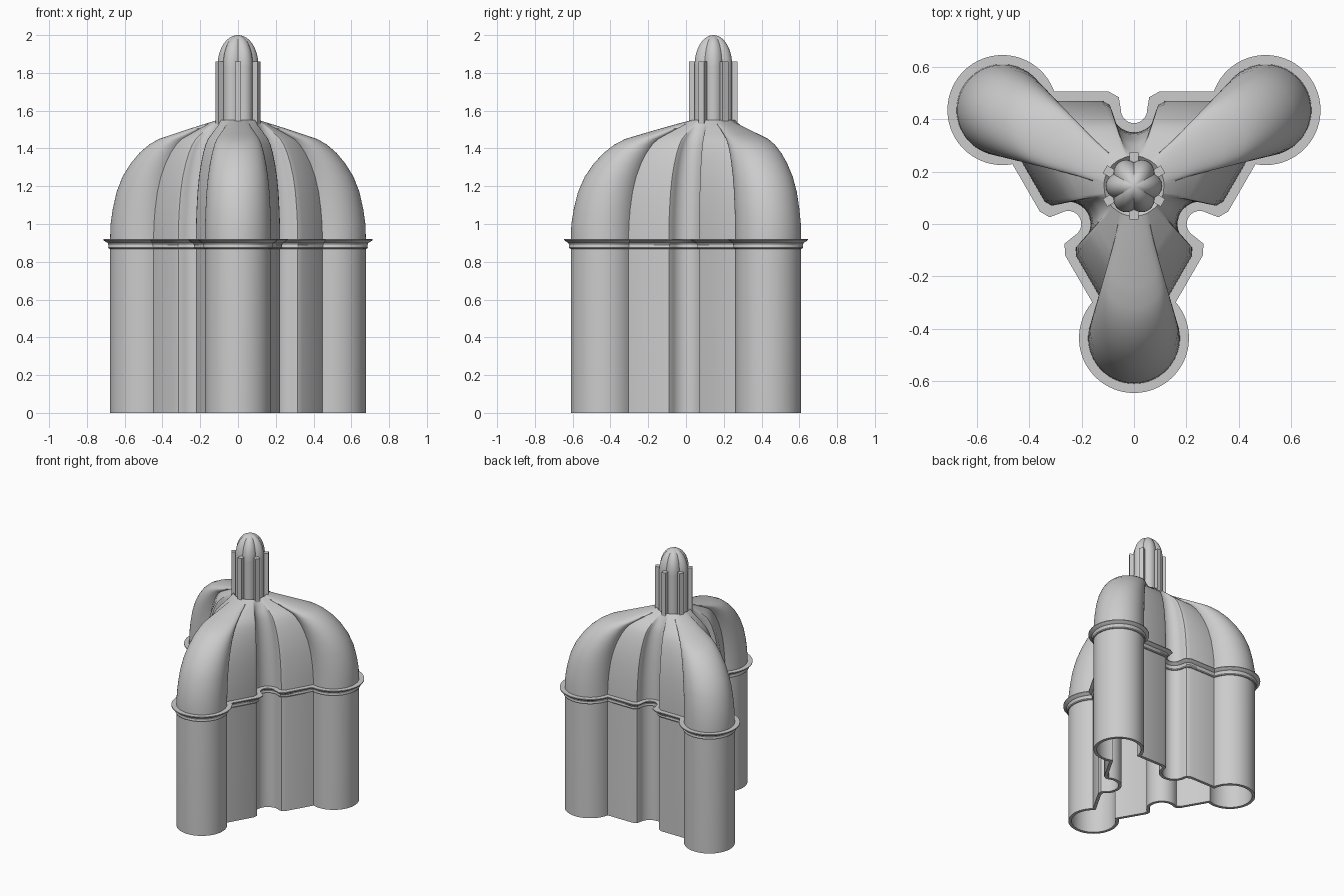
import bpy, bmesh, math
from math import sin, cos, pi, radians, sqrt, asin

cube = bpy.data.objects.get("Cube")
if cube:
    bpy.data.objects.remove(cube)

CY = 0.145          # y of the three-fold axis
LOBE_DIST, LOBE_R = 0.58, 0.175

stone = bpy.data.materials.new("grey_stone")
stone.use_nodes = True
colour = (0.6, 0.6, 0.6, 1)
stone.diffuse_color = colour
stone.node_tree.nodes["Principled BSDF"].inputs["Base Color"].default_value = colour


def finish(name, bm, angle=30):
    bmesh.ops.recalc_face_normals(bm, faces=bm.faces)
    mesh = bpy.data.meshes.new(name)
    bm.to_mesh(mesh)
    bm.free()
    obj = bpy.data.objects.new(name, mesh)
    obj.location.y = CY
    mesh.materials.append(stone)
    bpy.context.collection.objects.link(obj)
    bpy.ops.object.select_all(action="DESELECT")
    obj.select_set(True)
    bpy.context.view_layer.objects.active = obj
    bpy.ops.object.shade_smooth_by_angle(angle=radians(angle))
    return obj


def loft(name, rings, closed=False, caps=False):
    """Skin a stack of equal-length rings of 3D points."""
    bm = bmesh.new()
    rows = [[bm.verts.new(p) for p in ring] for ring in rings]
    pairs = list(zip(rows, rows[1:]))
    if closed:
        pairs.append((rows[-1], rows[0]))
    for a, b in pairs:
        for i in range(len(a)):
            j = (i + 1) % len(a)
            bm.faces.new((a[i], a[j], b[j], b[i]))
    if caps:
        bm.faces.new(rows[0])
        bm.faces.new(rows[-1])
    return finish(name, bm)


def plan(d=0.0, neck=0.115):
    """Three-lobed outline offset by d, each point paired with its neck point."""
    r, wall = LOBE_R + d, 0.325 + d
    cx, cy = LOBE_DIST * cos(pi / 6), LOBE_DIST / 2
    end = pi - asin((wall - cy) / r)
    n, m = 24, 8
    half = []
    for i in range(n + 1):
        a = pi / 6 + (end - pi / 6) * i / n
        half.append((cx + r * cos(a), cy + r * sin(a), 30 + 28 * i / n))
    half.append((0.12 - 0.7 * d, wall, 73))
    half.append((0.093 - d, 0.311 + 0.8 * d, 75))
    for i in range(m + 1):
        a = -pi / 2 * i / m
        half.append(((0.085 - d) * cos(a), 0.29 + (0.085 - d) * sin(a), 77 + 13 * i / m))
    sector = half + [(-x, y, 180 - t) for x, y, t in half[-2:0:-1]]
    out = []
    for k in range(3):
        c, s = cos(k * 2 * pi / 3), sin(k * 2 * pi / 3)
        for x, y, t in sector:
            a = radians(t + 120 * k)
            out.append((x * c - y * s, x * s + y * c, neck * cos(a), neck * sin(a)))
    return out


def ring(points, s, z):
    return [(u + (x - u) * s, v + (y - v) * s, z) for x, y, u, v in points]


# Hollow walls and ribbed dome, outer skin up then inner skin down
dome = [(1, 0.92), (0.995, 1.0), (0.975, 1.08), (0.94, 1.17), (0.885, 1.25),
        (0.81, 1.32), (0.73, 1.375), (0.64, 1.42), (0.55, 1.45), (0.42, 1.475),
        (0.26, 1.505), (0.12, 1.53), (0, 1.55)]
outer, inner = plan(), plan(-0.022, 0.095)
shell = [ring(outer, 1, 0)] + [ring(outer, s, z) for s, z in dome]
shell += [ring(inner, s, z - 0.02) for s, z in reversed(dome)] + [ring(inner, 1, 0)]
loft("walls_and_dome", shell, closed=True)

# Moulded cornice around the wall head
cornice = [(-0.01, 0.866), (0.006, 0.87), (0.01, 0.876), (0.008, 0.888),
           (0.013, 0.9), (0.03, 0.91), (0.035, 0.915), (0.035, 0.921), (-0.01, 0.921)]
loft("cornice", [ring(plan(d), 1, z) for d, z in cornice], closed=True)


def flower(r, z, depth=0.16, n=72):
    """Six-lobed ring."""
    pts = []
    for i in range(n):
        a = 2 * pi * i / n
        k = r * (1 - depth * (1 - abs(cos(3 * a))))
        pts.append((k * cos(a), k * sin(a), z))
    return pts


# Lantern drum and fluted cap
loft("lantern_drum", [flower(0.108, 1.53), flower(0.108, 1.84)], caps=True)
cap = [flower(0.108 * cos(t), 1.84 + 0.16 * sin(t))
       for t in [pi / 2 * i / 12 for i in range(12)] + [1.56]]
loft("lantern_cap", cap, caps=True)

# Six lantern piers
bm = bmesh.new()
for k in range(6):
    a = radians(30 + 60 * k)
    new = bmesh.ops.create_cube(bm, size=1)["verts"]
    for v in new:
        x, y = 0.103 + v.co.x * 0.05, v.co.y * 0.034
        v.co = (x * cos(a) - y * sin(a), x * sin(a) + y * cos(a), 1.695 + v.co.z * 0.33)
finish("lantern_piers", bm)
